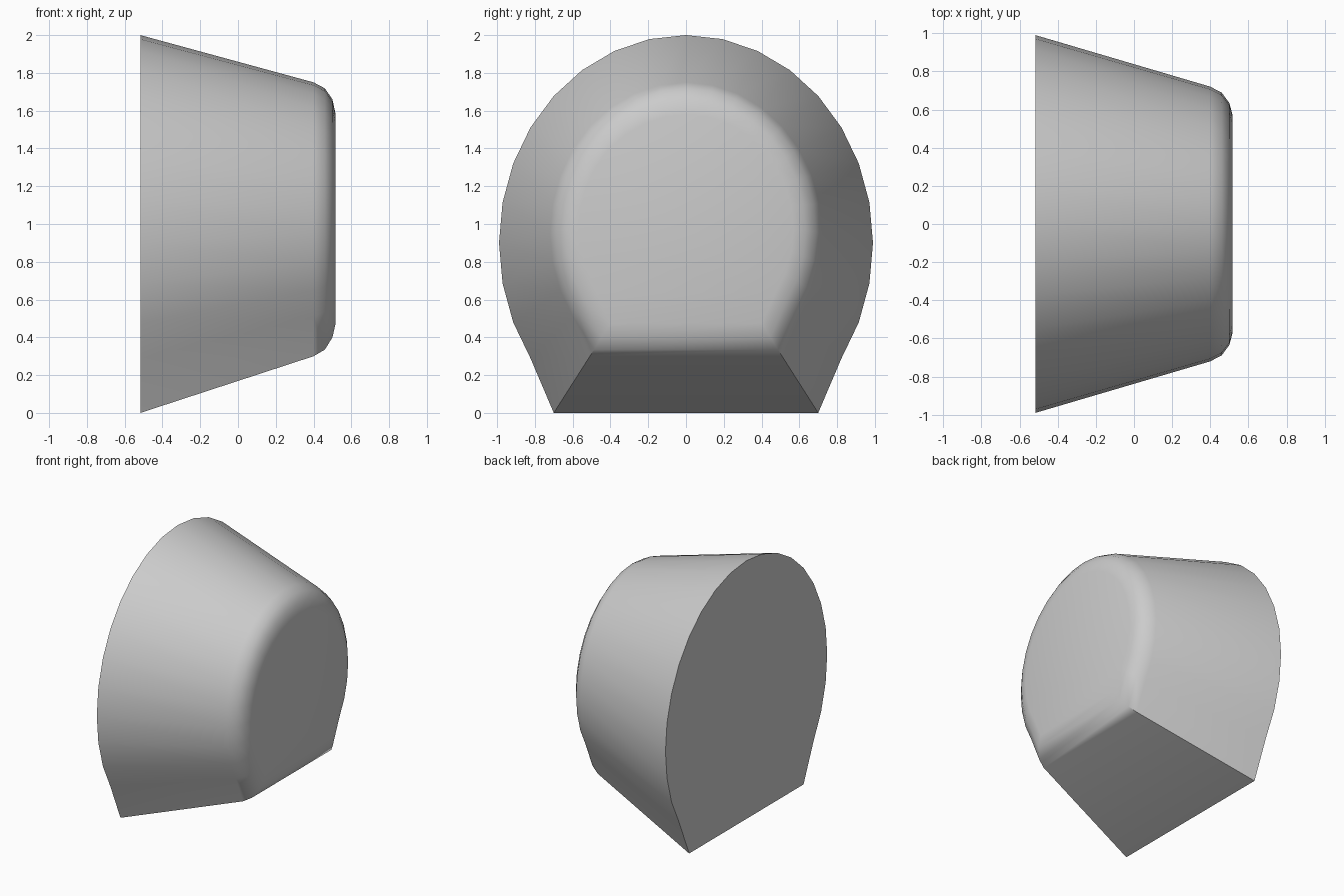
import bpy, bmesh, math

if "Cube" in bpy.data.objects:
    bpy.data.objects.remove(bpy.data.objects["Cube"])

# Outline: 32-sided ellipse with its lowest arc cut into a flat bottom, (y, z)
outline = []
for i in range(-4, 21):
    a = math.radians(11.25 * i)
    outline.append((0.99 * math.cos(a), 0.9 + 1.1 * math.sin(a)))
outline[0], outline[-1] = (0.70, 0), (-0.70, 0)

# Rings from back to front: x, width scale, lowest z, highest z
rings = [(-0.517, 1.0, 0.0, 2.0),
         (0.40, 0.727, 0.30, 1.75),
         (0.46, 0.695, 0.335, 1.718),
         (0.50, 0.64, 0.40, 1.66),
         (0.517, 0.575, 0.475, 1.58)]

bm = bmesh.new()
loops = []
for x, sy, lo, hi in rings:
    loops.append([bm.verts.new((x, y * sy, lo + (hi - lo) * z / 2)) for y, z in outline])

# Tapered wall and rounded front rim
n = len(outline)
for a, b in zip(loops, loops[1:]):
    for i in range(n):
        j = (i + 1) % n
        bm.faces.new((a[i], a[j], b[j], b[i]))

# Flat back and front
bm.faces.new(loops[0])
bm.faces.new(loops[-1])
bmesh.ops.recalc_face_normals(bm, faces=bm.faces)

# Smooth shading with a crisp back edge and bottom corners
for f in bm.faces:
    f.smooth = True
for i in range(n):
    bm.edges.get((loops[0][i], loops[0][(i + 1) % n])).smooth = False
for c in (0, n - 1):
    for a, b in zip(loops[:2], loops[1:3]):
        bm.edges.get((a[c], b[c])).smooth = False

mesh = bpy.data.meshes.new("tapered_cap")
bm.to_mesh(mesh)
bm.free()
cap = bpy.data.objects.new("tapered_cap", mesh)
bpy.context.collection.objects.link(cap)
